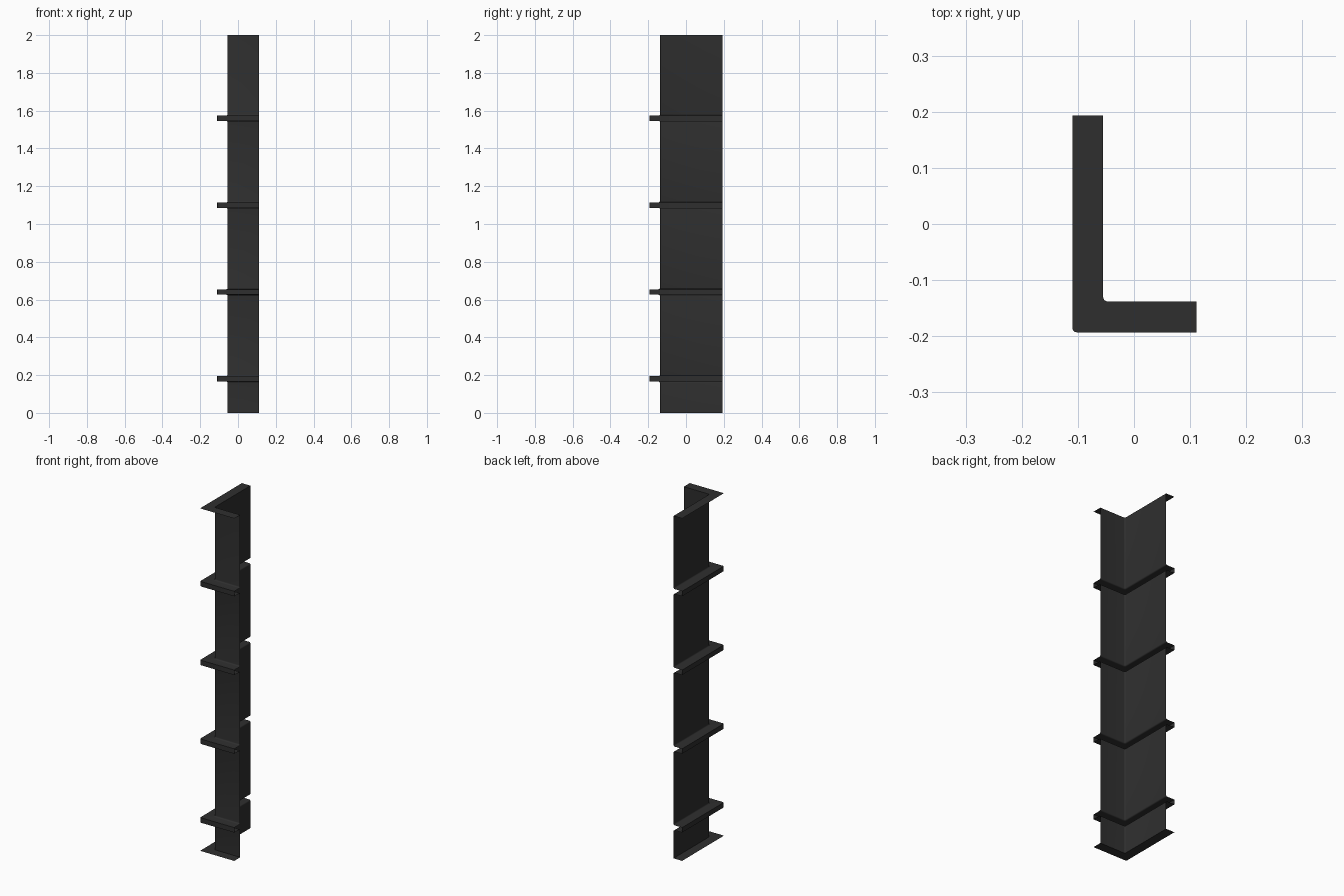
import bpy, bmesh, math

if "Cube" in bpy.data.objects:
    bpy.data.objects.remove(bpy.data.objects["Cube"])

# Dark sheet material
mat = bpy.data.materials.new("dark charcoal")
mat.diffuse_color = (0.028, 0.028, 0.028, 1)
mat.use_nodes = True
mat.node_tree.nodes["Principled BSDF"].inputs["Base Color"].default_value = mat.diffuse_color

WX, WY = -0.055, -0.138      # corner of the wall sheet
X_END, Y_END = 0.111, 0.193  # free ends of the two legs
DEPTH = 0.055                # how far ribs and flanges stand out
R = 0.008                    # rounding of the vertical corner
HALF, FILLET = 0.0145, 0.007 # rib half height, fillet at the wall
RIBS = [0.18 + 0.46 * i for i in range(4)]
STEPS = 4


def rib_profile(z):
    """Outline of one hollow rib as (outward offset, height)."""
    arc = []
    for i in range(STEPS + 1):
        a = math.pi / 2 * i / STEPS
        arc.append((FILLET * (1 - math.cos(a)), HALF + FILLET * (1 - math.sin(a))))
    lower = [(d, z - h) for d, h in arc] + [(DEPTH, z - HALF)]
    upper = [(d, 2 * z - zz) for d, zz in reversed(lower)]
    return lower + upper


def path(d):
    """L-shaped path, pushed outward by d, with a rounded corner."""
    cx, cy = WX - d + R, WY - d + R
    pts = [(X_END, WY - d)]
    for i in range(STEPS + 1):
        a = -math.pi / 2 - math.pi / 2 * i / STEPS
        pts.append((cx + R * math.cos(a), cy + R * math.sin(a)))
    return pts + [(WX - d, Y_END)]


def sweep(name, profile):
    bm = bmesh.new()
    rows = [[bm.verts.new((x, y, z)) for x, y in path(d)] for d, z in profile]
    for a, b in zip(rows, rows[1:]):
        for i in range(len(a) - 1):
            bm.faces.new((a[i + 1], a[i], b[i], b[i + 1]))
    me = bpy.data.meshes.new(name)
    bm.to_mesh(me)
    bm.free()
    me.materials.append(mat)
    ob = bpy.data.objects.new(name, me)
    bpy.context.collection.objects.link(ob)
    bpy.ops.object.select_all(action='DESELECT')
    ob.select_set(True)
    bpy.context.view_layer.objects.active = ob
    bpy.ops.object.shade_smooth_by_angle(angle=math.radians(35))


# Folded corner sheet: bottom flange, wall with four hollow ribs, top flange
outline = [(DEPTH, 0), (0, 0)]
for z in RIBS:
    outline += rib_profile(z)
outline += [(0, 2), (DEPTH, 2)]
# the profile runs upward, so faces point to the outside of the corner
outline.reverse()
sweep("ribbed_corner_panel", outline[::-1])
